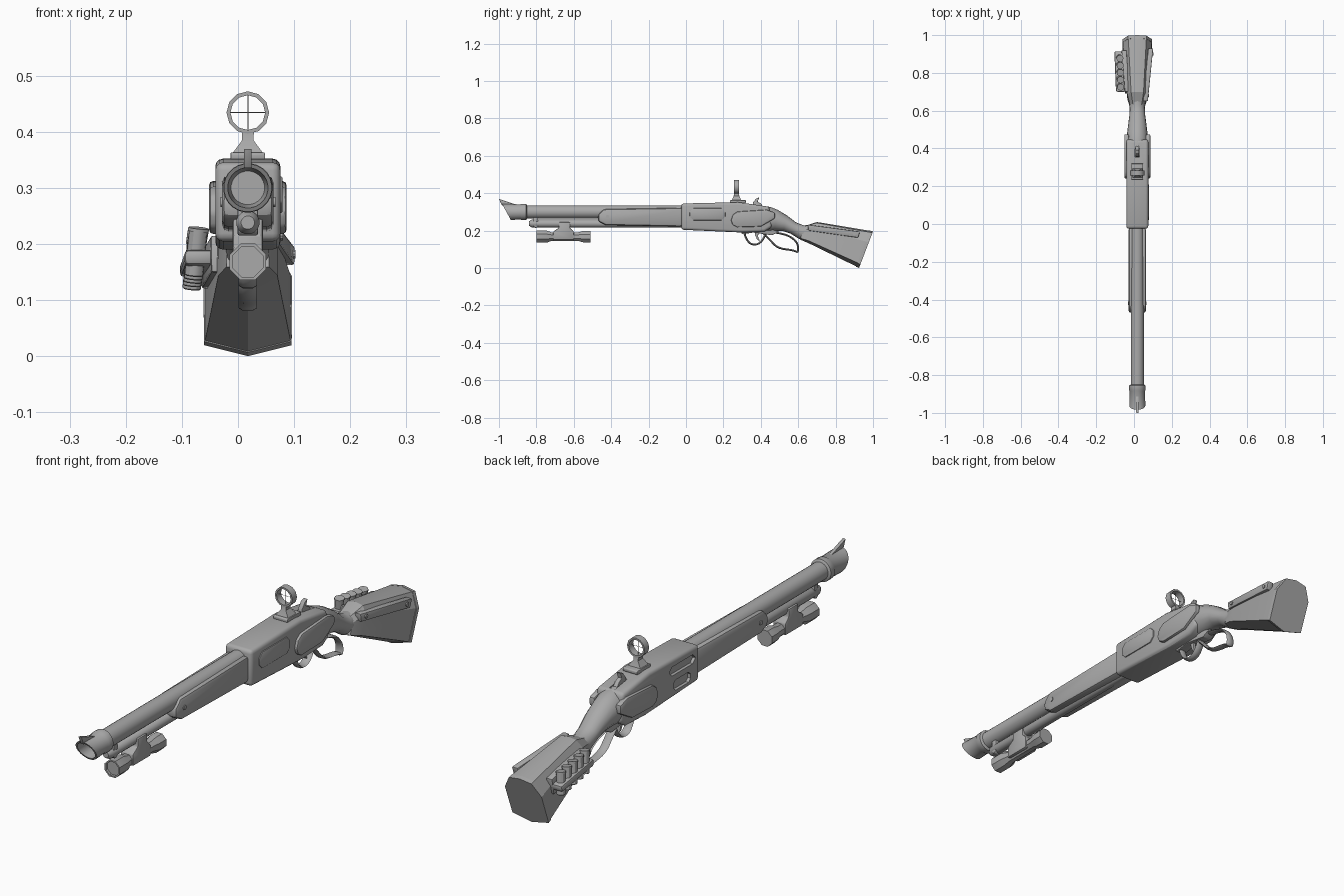
import bpy, bmesh
from math import sin, cos, pi
from mathutils import Matrix, Vector

if "Cube" in bpy.data.objects:
    bpy.data.objects.remove(bpy.data.objects["Cube"])

CX = 0.0175  # centre line of the gun
AXIS = 0.30  # barrel height

gray = bpy.data.materials.new("gray")
gray.use_nodes = True
gray.diffuse_color = (0.4, 0.4, 0.4, 1)
gray.node_tree.nodes["Principled BSDF"].inputs["Base Color"].default_value = (0.4, 0.4, 0.4, 1)


def finish(name, bm, bevel=0, segments=2, smooth=30):
    bmesh.ops.recalc_face_normals(bm, faces=bm.faces)
    me = bpy.data.meshes.new(name)
    bm.to_mesh(me)
    bm.free()
    me.materials.append(gray)
    ob = bpy.data.objects.new(name, me)
    bpy.context.collection.objects.link(ob)
    bpy.ops.object.select_all(action='DESELECT')
    bpy.context.view_layer.objects.active = ob
    ob.select_set(True)
    if bevel:
        mod = ob.modifiers.new("bevel", 'BEVEL')
        mod.width, mod.segments = bevel, segments
        mod.limit_method, mod.angle_limit = 'ANGLE', 0.6
        bpy.ops.object.modifier_apply(modifier="bevel")
    if smooth:
        bpy.ops.object.shade_smooth_by_angle(angle=smooth * pi / 180)
    return ob


def skin(rings, closed=False):
    """Bridge rings of points into one solid."""
    bm = bmesh.new()
    loops = [[bm.verts.new(p) for p in ring] for ring in rings]
    n = len(loops[0])
    pairs = list(zip(loops, loops[1:] + loops[:1])) if closed else list(zip(loops, loops[1:]))
    for a, b in pairs:
        for i in range(n):
            bm.faces.new((a[i], a[(i + 1) % n], b[(i + 1) % n], b[i]))
    if not closed:
        bm.faces.new(loops[0])
        bm.faces.new(loops[-1])
    return bm


def prism(name, profile, x0, x1, bevel=0.0, slope=0.0, segments=2, smooth=30):
    """Extrude a (y, z) outline sideways; slope makes it follow a tapering side."""
    y0 = profile[0][0]
    rings = [[(CX + x + slope * (y - y0), y, z) for y, z in profile] for x in (x0, x1)]
    return finish(name, skin(rings), bevel, segments, smooth)


def lathe(name, profile, z, sides=24, cut=0.0, x=CX):
    """Turn a (y, radius) profile about a lengthwise axis; cut slants the front."""
    rings = []
    for y, r in profile:
        ring = []
        for i in range(sides):
            a = 2 * pi * (i + 0.5) / sides
            s = cut if y < -0.95 else 0
            ring.append((x + r * cos(a), y - s * r * sin(a), z + r * sin(a)))
        rings.append(ring)
    return finish(name, skin(rings), smooth=40)


def slot(y0, y1, z0, z1, corner=0.3):
    """Chamfered outline for panels and ports."""
    c = (z1 - z0) * corner
    return [(y0 + c, z0), (y1 - c, z0), (y1, z0 + c), (y1, z1 - c),
            (y1 - c, z1), (y0 + c, z1), (y0, z1 - c), (y0, z0 + c)]


def cylinder(name, centre, radius, depth, turn, sides=12, bevel=0.0):
    bm = bmesh.new()
    bmesh.ops.create_cone(bm, cap_ends=True, segments=sides, radius1=radius, radius2=radius, depth=depth,
                          matrix=Matrix.Translation(centre) @ turn)
    return finish(name, bm, bevel, 1)


SIDEWAYS = Matrix.Rotation(pi / 2, 4, 'Y')

# Barrel, flared muzzle with slanted mouth, front sight
lathe("barrel", [(-0.88, 0.035), (0.0, 0.035)], AXIS)
lathe("muzzle", [(-0.85, 0.036), (-0.855, 0.044), (-0.88, 0.044), (-0.885, 0.041), (-0.96, 0.043),
                 (-0.96, 0.036), (-0.89, 0.03)], AXIS, cut=0.55)
prism("front_sight", [(-1.0, 0.37), (-0.985, 0.335), (-0.89, 0.335), (-0.92, 0.343)], -0.007, 0.007, 0.002)

# Magazine tube with cap and barrel band
lathe("magazine_tube", [(-0.84, 0.012), (-0.825, 0.021), (0.0, 0.021)], 0.238, 16)
prism("barrel_band", slot(-0.815, -0.79, 0.215, 0.30, 0.1), -0.018, 0.018, 0.003)

# Wooden forend
prism("forend", [(-0.47, 0.25), (-0.47, 0.285), (-0.44, 0.315), (-0.02, 0.322), (-0.02, 0.222), (-0.43, 0.23)],
      -0.046, 0.046, 0.012)
for side, s in (("left", 1), ("right", -1)):
    cylinder("forend_screw_" + side, (CX + s * 0.045, -0.42, 0.275), 0.009, 0.008, SIDEWAYS)

# Flashlight with mount
lathe("flashlight", [(-0.79, 0.029), (-0.80, 0.029), (-0.80, 0.035), (-0.745, 0.035), (-0.72, 0.025),
                     (-0.575, 0.025), (-0.55, 0.033), (-0.51, 0.033)], 0.168, 8)
prism("flashlight_mount", [(-0.71, 0.15), (-0.60, 0.15), (-0.60, 0.195), (-0.62, 0.215), (-0.62, 0.245),
                           (-0.68, 0.245), (-0.68, 0.215), (-0.71, 0.195)], -0.027, 0.027, 0.005)

# Receiver with ejection ports on one side
receiver = prism("receiver", [(-0.025, 0.205), (-0.025, 0.345), (0.28, 0.352), (0.445, 0.328),
                              (0.46, 0.22), (0.42, 0.195), (0.30, 0.19)], -0.058, 0.058, 0.014, segments=3)
for label, shape in (("upper_port", slot(0.0, 0.16, 0.285, 0.32, 0.45)),
                     ("lower_port", slot(0.03, 0.135, 0.222, 0.262, 0.3)),
                     ("hammer_slot", slot(0.355, 0.43, 0.315, 0.40, 0.05))):
    x0, x1 = (-0.012, 0.012) if label == "hammer_slot" else (-0.08, -0.046)
    cutter = prism(label + "_cutter", shape, x0, x1, smooth=0)
    mod = receiver.modifiers.new(label, 'BOOLEAN')
    mod.operation, mod.solver, mod.object = 'DIFFERENCE', 'EXACT', cutter
    bpy.context.view_layer.objects.active = receiver
    bpy.ops.object.modifier_apply(modifier=label)
    bpy.data.objects.remove(cutter)
prism("receiver_panel", slot(0.02, 0.21, 0.255, 0.32), 0.05, 0.062, 0.003)

# Raised wooden side plates
for side, s in (("left", 1), ("right", -1)):
    prism("side_plate_" + side, [(0.24, 0.255), (0.25, 0.285), (0.275, 0.302), (0.43, 0.312), (0.475, 0.298),
                                 (0.475, 0.265), (0.40, 0.222), (0.275, 0.218), (0.25, 0.23)],
          s * 0.045, s * 0.069, 0.007)

# Ring sight with stem and crosshair
prism("sight_base", slot(0.235, 0.32, 0.348, 0.363, 0.2), -0.031, 0.031, 0.003)
finish("sight_stem", skin([[(CX + sx * w, 0.27 + sy * d, z) for sx, sy in ((-1, -1), (1, -1), (1, 1), (-1, 1))]
                           for w, d, z in ((0.027, 0.025, 0.362), (0.01, 0.015, 0.385), (0.011, 0.013, 0.402))]))
ring = [[(CX + r * cos(k * pi / 6), y, 0.434 + r * sin(k * pi / 6))
         for r, y in ((0.038, 0.256), (0.038, 0.284), (0.031, 0.284), (0.031, 0.256))] for k in range(12)]
finish("sight_ring", skin(ring, closed=True), smooth=35)
for label, turn in (("upright", Matrix()), ("level", SIDEWAYS)):
    cylinder("crosshair_" + label, (CX, 0.27, 0.434), 0.0008, 0.064, turn, 4)

# Hammer and trigger
prism("hammer", [(0.355, 0.32), (0.42, 0.32), (0.40, 0.345), (0.383, 0.355), (0.392, 0.378), (0.375, 0.372),
                 (0.358, 0.35)], -0.009, 0.009, 0.002)
prism("trigger", [(0.365, 0.20), (0.39, 0.20), (0.385, 0.17), (0.395, 0.142), (0.38, 0.152), (0.37, 0.175)],
      -0.006, 0.006, 0.002)


def strap(name, path, cyclic):
    """Wide flat strap swept along a (y, z) path."""
    cu = bpy.data.curves.new(name, 'CURVE')
    cu.dimensions, cu.bevel_depth, cu.bevel_resolution, cu.resolution_u = '3D', 0.006, 1, 4
    sp = cu.splines.new('NURBS')
    sp.points.add(len(path) - 1)
    for p, (y, z) in zip(sp.points, path):
        p.co = (0, y, z, 1)
    sp.order_u, sp.use_cyclic_u, sp.use_endpoint_u = 3, cyclic, True
    tmp = bpy.data.objects.new(name, cu)
    bpy.context.collection.objects.link(tmp)
    bpy.context.view_layer.update()
    me = bpy.data.meshes.new_from_object(tmp.evaluated_get(bpy.context.evaluated_depsgraph_get()))
    bm = bmesh.new()
    bm.from_mesh(me)
    for v in bm.verts:
        v.co.x = CX + v.co.x * 2.8
    bpy.data.objects.remove(tmp)
    finish(name, bm, smooth=40)


# Trigger guard and finger loop of the lever
strap("trigger_guard", [(0.31, 0.20), (0.315, 0.165), (0.35, 0.12), (0.41, 0.135), (0.43, 0.195)], False)
strap("lever_loop", [(0.40, 0.20), (0.45, 0.15), (0.49, 0.105), (0.58, 0.095), (0.60, 0.08), (0.60, 0.13),
                     (0.56, 0.17), (0.49, 0.19)], True)
prism("lever_tang", [(0.29, 0.20), (0.30, 0.18), (0.36, 0.19), (0.46, 0.175), (0.50, 0.195), (0.44, 0.21)],
      -0.02, 0.02, 0.004)


def loft(name, stations, outline, **options):
    """Skin (top y, top z, bottom y, bottom z, half width) stations with an (x, height) outline."""
    rings = []
    for ty, tz, by, bz, w in stations:
        top, low = Vector((CX, ty, tz)), Vector((CX, by, bz))
        rings.append([low.lerp(top, t) + Vector((x * w, 0, 0)) for x, t in outline])
    finish(name, skin(rings), **options)


# Rounded grip and faceted butt
oval = [(cos(k * pi / 8), 0.5 + 0.5 * sin(k * pi / 8)) for k in range(16)]
loft("grip", [(0.40, 0.333, 0.38, 0.20, 0.055), (0.45, 0.327, 0.42, 0.195, 0.06), (0.49, 0.311, 0.47, 0.199, 0.054),
              (0.54, 0.281, 0.52, 0.197, 0.048), (0.59, 0.243, 0.56, 0.184, 0.042), (0.63, 0.228, 0.60, 0.158, 0.04),
              (0.70, 0.235, 0.66, 0.135, 0.042)], oval, smooth=50)
facets = [(0, 0), (0.99, 0.1), (1, 0.7), (0.62, 0.96), (0, 1), (-0.62, 0.96), (-1, 0.7), (-0.99, 0.1)]
loft("butt", [(0.635, 0.225, 0.61, 0.152, 0.038), (0.70, 0.246, 0.655, 0.133, 0.053),
              (0.985, 0.199, 0.912, 0.008, 0.077)], facets, smooth=20)
loft("butt_plate", [(0.983, 0.2, 0.91, 0.007, 0.079), (1.0, 0.196, 0.925, 0.0, 0.079)], facets, smooth=20)

# Leather side plate with rivets
prism("stock_plate", [(0.65, 0.232), (0.93, 0.195), (0.92, 0.162), (0.655, 0.2)], 0.03, 0.056, 0.004, 0.1)
for y, z in ((0.68, 0.214), (0.90, 0.182)):
    cylinder("plate_rivet", (CX + 0.056 + 0.1 * (y - 0.65), y, z), 0.008, 0.008, SIDEWAYS, 10)

# Shell holder with five spare shells
prism("shell_backing", [(0.70, 0.215), (0.92, 0.185), (0.905, 0.12), (0.69, 0.15)], -0.04, -0.066, 0.004, -0.08)
prism("shell_band", [(0.70, 0.19), (0.915, 0.165), (0.91, 0.14), (0.70, 0.163)], -0.06, -0.113, 0.008, -0.04)
tilt = Matrix.Rotation(0.12, 4, 'X') @ Matrix.Rotation(0.1, 4, 'Y')
for k in range(5):
    spot = Vector((CX - 0.092 - 0.001 * k, 0.73 + 0.038 * k, 0.185 - 0.006 * k))
    cylinder("shell", spot, 0.0165, 0.085, tilt, 12, 0.002)
    cylinder("shell_rim", spot + tilt @ Vector((0, 0, 0.041)), 0.0185, 0.006, tilt, 12)
